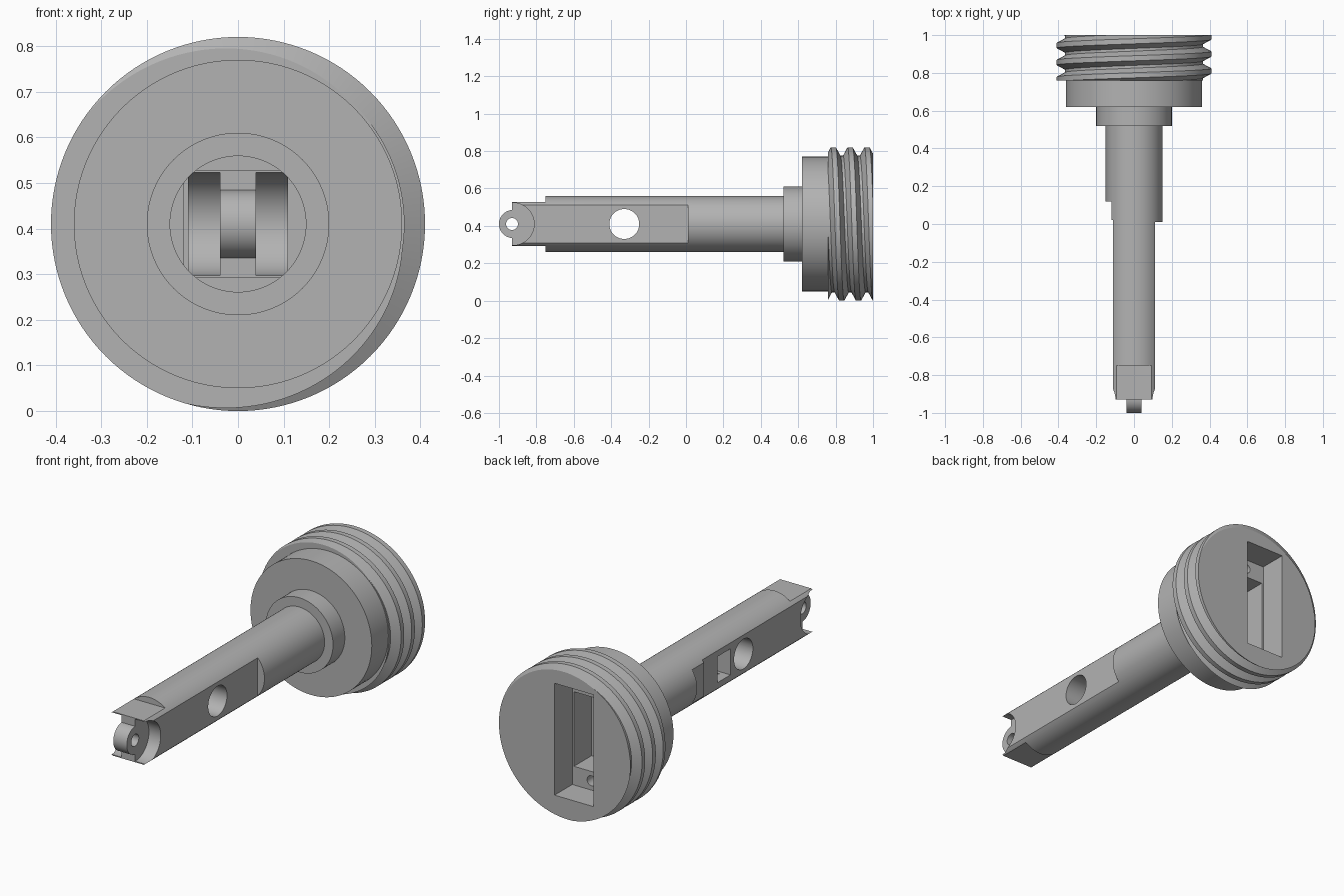
import bpy, bmesh, math
from mathutils import Matrix, Vector

if "Cube" in bpy.data.objects:
    bpy.data.objects.remove(bpy.data.objects["Cube"])

AXIS_Z = 0.41
helpers = []

steel = bpy.data.materials.new("plain grey")
steel.use_nodes = True
grey = (0.45, 0.45, 0.45, 1)
steel.diffuse_color = grey
steel.node_tree.nodes["Principled BSDF"].inputs["Base Color"].default_value = grey


def make(name, bm):
    bmesh.ops.recalc_face_normals(bm, faces=bm.faces)
    mesh = bpy.data.meshes.new(name)
    bm.to_mesh(mesh)
    bm.free()
    mesh.materials.append(steel)
    obj = bpy.data.objects.new(name, mesh)
    bpy.context.collection.objects.link(obj)
    return obj


def cylinder(name, radius, start, end, along="Y", y=0.0, x=0.0, z=0.0, sides=96):
    """Cylinder from start to end along Y or X; z is measured from the main axis."""
    bm = bmesh.new()
    bmesh.ops.create_cone(bm, cap_ends=True, segments=sides, radius1=radius,
                          radius2=radius, depth=end - start)
    mid = (start + end) / 2
    if along == "Y":
        turn, place = Matrix.Rotation(math.pi / 2, 4, "X"), (x, mid, AXIS_Z + z)
    else:
        turn, place = Matrix.Rotation(math.pi / 2, 4, "Y"), (mid, y, AXIS_Z + z)
    bm.transform(Matrix.Translation(place) @ turn)
    return make(name, bm)


def box(name, xs, ys, zs):
    """Box between pairs of limits; z is measured from the main axis."""
    bm = bmesh.new()
    bmesh.ops.create_cube(bm, size=1)
    size = [b - a for a, b in (xs, ys, zs)]
    mid = Vector([(a + b) / 2 for a, b in (xs, ys, zs)]) + Vector((0, 0, AXIS_Z))
    bm.transform(Matrix.Translation(mid) @ Matrix.Diagonal((*size, 1)))
    return make(name, bm)


def cutter(obj):
    obj.hide_render = True
    helpers.append(obj)
    return obj


def cut(part, cutters):
    for c in cutters:
        mod = part.modifiers.new(c.name, "BOOLEAN")
        mod.operation, mod.solver, mod.object = "DIFFERENCE", "EXACT", c
    bpy.context.view_layer.update()
    graph = bpy.context.evaluated_depsgraph_get()
    mesh = bpy.data.meshes.new_from_object(part.evaluated_get(graph))
    part.modifiers.clear()
    part.data = mesh


def threaded_plug(name, start, end, pitch, crest, root, steps=128):
    """Single-start helical thread, trimmed flat at both ends."""
    profile = [(-0.15, crest), (0.15, crest), (0.42, root), (0.58, root)]
    turns = math.ceil((end - start) / pitch) + 4
    first = 0.99 - (turns - 2) * pitch
    bm = bmesh.new()
    columns = []
    for i in range(steps + 1):
        a = math.tau * i / steps
        columns.append([
            bm.verts.new((r * math.cos(a), first + pitch * (t + f - i / steps),
                          AXIS_Z + r * math.sin(a)))
            for t in range(turns) for f, r in profile])
    for left, right in zip(columns, columns[1:]):
        for j in range(len(left) - 1):
            bm.faces.new((left[j], left[j + 1], right[j + 1], right[j]))
    bmesh.ops.remove_doubles(bm, verts=bm.verts, dist=0.0001)
    for y, side in ((start, -1), (end, 1)):
        bmesh.ops.bisect_plane(bm, geom=bm.verts[:] + bm.edges[:] + bm.faces[:],
                               plane_co=(0, y, 0), plane_no=(0, side, 0),
                               clear_outer=True)
    bmesh.ops.holes_fill(bm, edges=[e for e in bm.edges if e.is_boundary])
    return make(name, bm)


# Turned parts along the main axis
head = threaded_plug("threaded_head", 0.76, 1.0, 0.09, 0.41, 0.365)
collar = cylinder("collar", 0.36, 0.62, 0.76)
shoulder = cylinder("shoulder", 0.2, 0.52, 0.62)
shaft = cylinder("shaft", 0.15, -0.93, 0.52)
lug = cylinder("end_lug", 0.075, -0.04, 0.04, along="X", y=-0.925, sides=64)

# Stepped pocket in the back of the head, with two screw holes
slot = cutter(box("slot_cutter", (-0.15, 0.08), (0.85, 1.1), (-0.3, 0.3)))
channel = cutter(box("channel_cutter", (-0.14, 0.07), (0.7, 0.9), (-0.2, 0.2)))
bore = cutter(cylinder("bore_cutter", 0.08, -0.2, 0.75, x=-0.02, sides=48))
screws = [cutter(cylinder("screw_hole_cutter", 0.027, 0.72, 0.9, x=-0.035, z=s * 0.25, sides=32))
          for s in (-1, 1)]

# Side flats, side window and cross hole of the shaft
flats = [cutter(box("side_flat_cutter", xs, (-1.1, y), (-0.3, 0.3)))
         for xs, y in (((0.11, 0.3), 0.01), ((-0.3, -0.11), 0.02), ((-0.3, -0.12), 0.12))]
window = cutter(box("window_cutter", (-0.2, 0.0), (-0.22, -0.11), (-0.07, 0.07)))
cross_hole = cutter(cylinder("cross_hole_cutter", 0.08, -0.3, 0.3, along="X", y=-0.33, sides=64))

# Tip: flats above and below, round recess on both sides of the web
tip_flats, recesses = [], []
for s in (-1, 1):
    tip_flats.append(cutter(box("tip_flat_cutter", (-0.3, 0.3), (-1.1, -0.75),
                                sorted((s * 0.118, s * 0.3)))))
    recesses.append(cutter(cylinder("recess_cutter", 0.113, *sorted((s * 0.04, s * 0.3)),
                                    along="X", y=-0.925, sides=64)))
pin_hole = cutter(cylinder("pin_hole_cutter", 0.032, -0.3, 0.3, along="X", y=-0.93, sides=32))

cut(head, [slot, channel] + screws)
cut(collar, [channel, bore] + screws)
cut(shoulder, [bore])
cut(shaft, [bore, window, cross_hole, pin_hole] + flats + tip_flats + recesses)
cut(lug, [pin_hole])

for h in helpers:
    bpy.data.objects.remove(h)

# Smooth the turned surfaces and keep machined edges sharp
bpy.ops.object.select_all(action="DESELECT")
for part in (head, collar, shoulder, shaft, lug):
    part.select_set(True)
    bpy.context.view_layer.objects.active = part
bpy.ops.object.shade_smooth_by_angle(angle=math.radians(25))
